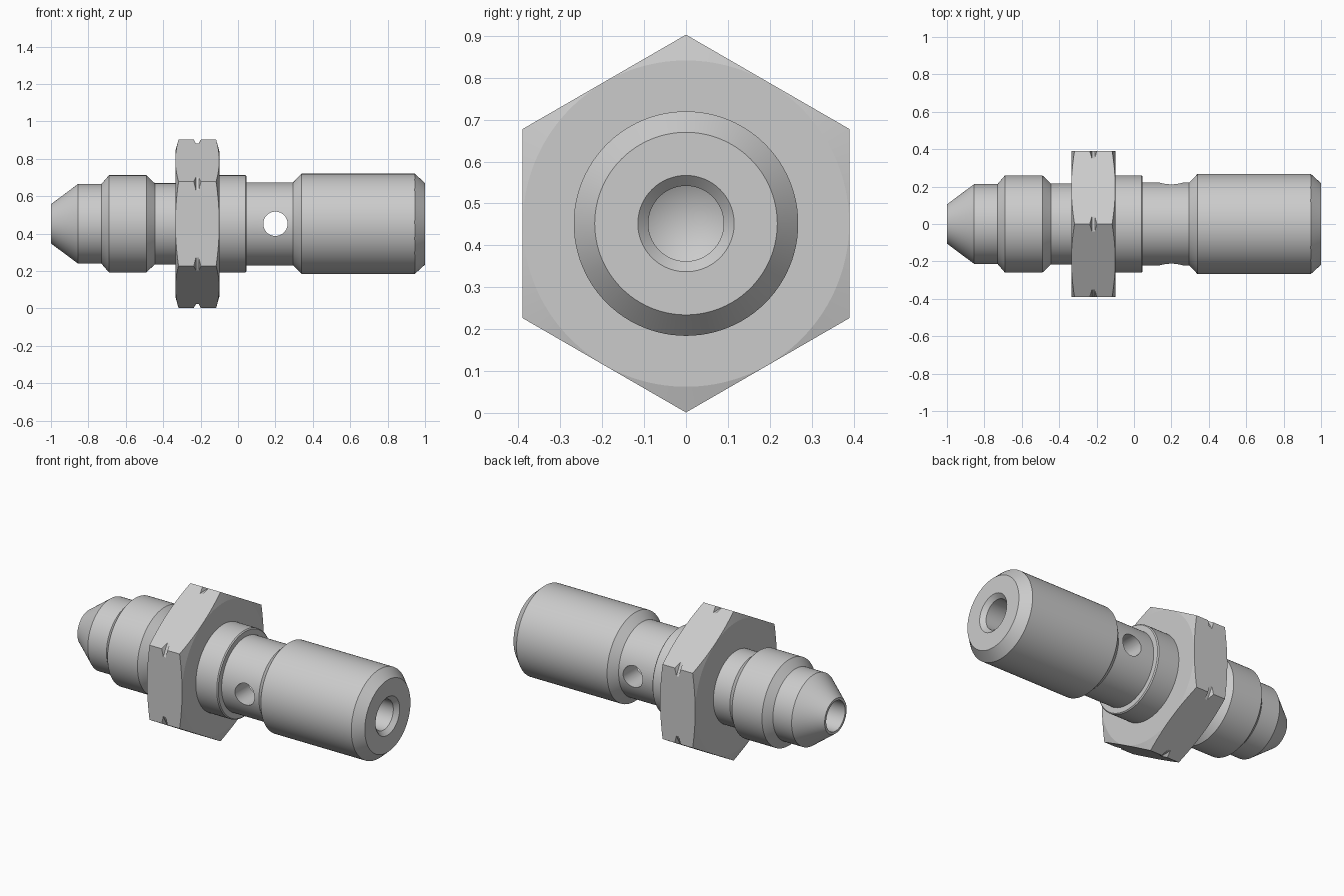
import bpy, bmesh, math
from mathutils import Matrix, Vector

cube = bpy.data.objects.get("Cube")
if cube:
    bpy.data.objects.remove(cube, do_unlink=True)

AXIS_Z = 0.452

steel = bpy.data.materials.new("grey steel")
steel.use_nodes = True
colour = (0.6, 0.6, 0.6, 1)
steel.diffuse_color = colour
steel.node_tree.nodes["Principled BSDF"].inputs["Base Color"].default_value = colour


def finish(name, bm):
    bmesh.ops.recalc_face_normals(bm, faces=bm.faces)
    mesh = bpy.data.meshes.new(name)
    bm.to_mesh(mesh)
    bm.free()
    mesh.materials.append(steel)
    obj = bpy.data.objects.new(name, mesh)
    bpy.context.collection.objects.link(obj)
    return obj


def lathe(name, profile, steps=96):
    """Revolve (x, radius) points about the long axis; ends lie on the axis."""
    bm = bmesh.new()
    verts = [bm.verts.new((x, 0, AXIS_Z + r)) for x, r in profile]
    edges = [bm.edges.new(pair) for pair in zip(verts, verts[1:])]
    bmesh.ops.spin(bm, geom=verts + edges, cent=(0, 0, AXIS_Z), axis=(1, 0, 0),
                   angle=math.tau, steps=steps, use_merge=True)
    bmesh.ops.remove_doubles(bm, verts=bm.verts, dist=1e-5)
    return finish(name, bm)


def prism(name, sides, radius, length, centre, direction):
    """Straight prism or cylinder along a direction."""
    bm = bmesh.new()
    turn = Vector((0, 0, 1)).rotation_difference(Vector(direction)).to_matrix().to_4x4()
    bmesh.ops.create_cone(bm, cap_ends=True, segments=sides, radius1=radius,
                          radius2=radius, depth=length,
                          matrix=Matrix.Translation(centre) @ turn)
    return finish(name, bm)


def activate(obj):
    bpy.ops.object.select_all(action='DESELECT')
    obj.select_set(True)
    bpy.context.view_layer.objects.active = obj


def cut(obj, tool, operation):
    mod = obj.modifiers.new("cut", 'BOOLEAN')
    mod.operation, mod.solver, mod.object = operation, 'EXACT', tool
    activate(obj)
    bpy.ops.object.modifier_apply(modifier=mod.name)
    bpy.data.objects.remove(tool, do_unlink=True)


# Turned body with a blind bore at each end
body = lathe("bolt_body", [
    (-0.40, 0), (-0.45, 0.09), (-1.0, 0.09), (-1.0, 0.105),       # left bore
    (-0.855, 0.213), (-0.73, 0.213), (-0.69, 0.26),               # nose
    (-0.49, 0.26), (-0.445, 0.217), (-0.30, 0.217),               # left thread
    (-0.22, 0.26), (0.04, 0.26), (0.046, 0.254), (0.046, 0.222),  # shoulder
    (0.295, 0.222), (0.34, 0.268), (0.945, 0.268), (1.0, 0.218),  # right thread
    (1.0, 0.115), (0.975, 0.09), (0.0, 0.09), (-0.05, 0),         # right bore
])

# Cross hole through the neck
cut(body, prism("cross_hole", 64, 0.065, 1, (0.2, 0, AXIS_Z), (0, 1, 0)), 'DIFFERENCE')

# Hexagon collar: chamfered corners with a small groove around them
collar = prism("hex_collar", 6, 0.451, 0.235, (-0.2175, 0, AXIS_Z), (1, 0, 0))
points = [collar.matrix_world @ v.co for v in collar.data.vertices]
if max(p.z for p in points) - AXIS_Z < 0.44:      # keep a corner on top
    collar.data.transform(Matrix.Translation((0, 0, AXIS_Z))
                          @ Matrix.Rotation(math.pi / 6, 4, 'X')
                          @ Matrix.Translation((0, 0, -AXIS_Z)))
mid = -0.2175
half = [(0.008, 0.430), (0.022, 0.456), (0.099, 0.456), (0.1185, 0.386), (0.1185, 0)]
outline = [(mid - x, r) for x, r in reversed(half)] + [(mid + x, r) for x, r in half]
cut(collar, lathe("collar_turning", outline, 144), 'INTERSECT')

for obj in (body, collar):
    activate(obj)
    bpy.ops.object.shade_smooth_by_angle(angle=math.radians(12 if obj is collar else 25))
